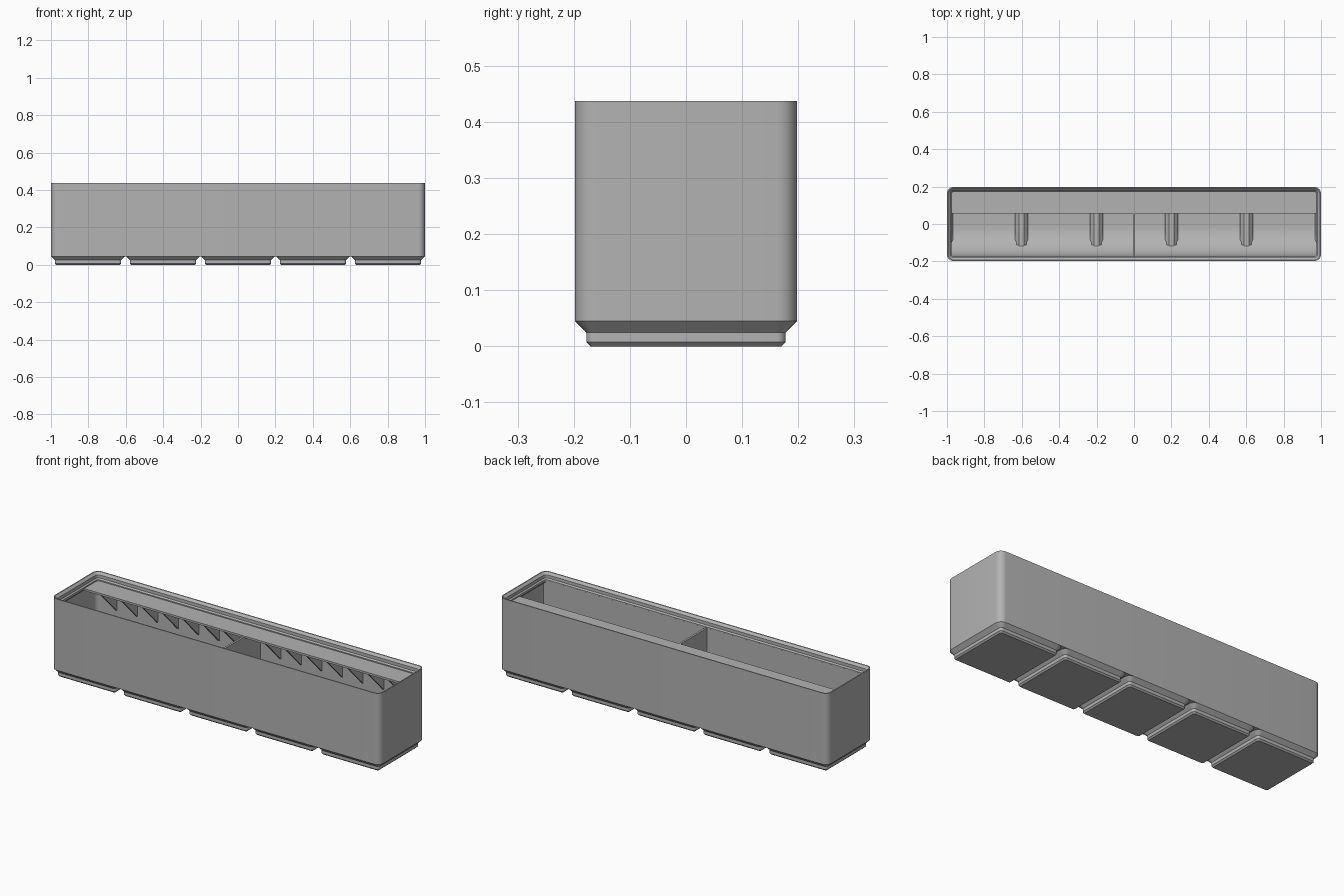
import bpy, bmesh
from math import sin, cos, acos, pi, radians

if "Cube" in bpy.data.objects:
    bpy.data.objects.remove(bpy.data.objects["Cube"])

grey = bpy.data.materials.new("plain grey")
grey.use_nodes = True
grey.diffuse_color = (0.45, 0.45, 0.45, 1)
grey.node_tree.nodes["Principled BSDF"].inputs["Base Color"].default_value = grey.diffuse_color

PITCH = 0.401
WALL_Y = 0.198
SHELF_Z = 0.395
FLOOR = 0.012


def finish(bm, name):
    bmesh.ops.recalc_face_normals(bm, faces=bm.faces)
    mesh = bpy.data.meshes.new(name)
    bm.to_mesh(mesh)
    bm.free()
    mesh.materials.append(grey)
    ob = bpy.data.objects.new(name, mesh)
    bpy.context.collection.objects.link(ob)
    return ob


def rounded_loft(name, rings, cx=0, steps=8):
    """Closed skin through rounded rectangles (half x, half y, radius, z)."""
    bm = bmesh.new()
    loops = []
    for hx, hy, r, z in rings:
        loop = []
        for q, (sx, sy) in enumerate(((1, 1), (-1, 1), (-1, -1), (1, -1))):
            for i in range(steps + 1):
                a = (q + i / steps) * pi / 2
                loop.append(bm.verts.new((cx + sx * (hx - r) + r * cos(a),
                                          sy * (hy - r) + r * sin(a), z)))
        loops.append(loop)
    n = len(loops[0])
    for low, high in zip(loops, loops[1:]):
        for i in range(n):
            j = (i + 1) % n
            bm.faces.new((low[i], low[j], high[j], high[i]))
    bm.faces.new(loops[0])
    bm.faces.new(loops[-1])
    return finish(bm, name)


def slab(name, profile, cx, half):
    """Side profile (y, z) extruded along x."""
    bm = bmesh.new()
    face = bm.faces.new([bm.verts.new((cx - half, y, z)) for y, z in profile])
    out = bmesh.ops.extrude_face_region(bm, geom=[face])
    moved = [v for v in out["geom"] if isinstance(v, bmesh.types.BMVert)]
    bmesh.ops.translate(bm, verts=moved, vec=(2 * half, 0, 0))
    return finish(bm, name)


def square(half, r, z):
    return (half, half, r, z)


# Outer box, stacking lip and main cavity: (inset from outside, height)
outline = [(0, 0.0453), (0, 0.437), (0.006, 0.437), (0.0181, 0.4249), (0.0181, 0.4077),
           (0.0248, 0.401), (0.0248, 0.3895), (0.009, 0.374), (0.009, 0.051)]
box = rounded_loft("box_shell", [(1 - d, WALL_Y - d, 0.0358 - d, z) for d, z in outline])

# Feet with hollow insides, opening through the box floor
centres = [i * PITCH for i in range(-2, 3)]
for cx in centres:
    rounded_loft("foot", [
        square(0.1698, 0.0076, 0), square(0.1775, 0.0153, 0.0076),
        square(0.1775, 0.0153, 0.0248), square(WALL_Y, 0.0358, 0.0453),
        square(0.1823, 0.022, 0.0453), square(0.167, 0.008, 0.03),
        square(0.167, 0.008, FLOOR)], cx)
    cutter = rounded_loft("floor_cutter", [
        square(0.167, 0.008, 0.03), square(0.188, 0.027, 0.051),
        square(0.188, 0.027, 0.06)], cx)
    cutter.hide_render = True
    mod = box.modifiers.new("floor_opening", 'BOOLEAN')
    mod.operation = 'DIFFERENCE'
    mod.solver = 'EXACT'
    mod.object = cutter
    bpy.context.view_layer.objects.active = box
    bpy.ops.object.modifier_apply(modifier=mod.name)
    bpy.data.objects.remove(cutter)

# Curved scoop along the front, dipping into each foot
R = 0.16
SCOOP_Y = -0.173
split = acos(1 - (0.047 - FLOOR) / R)


def arc(start, end, count):
    angles = [start + (end - start) * i / count for i in range(count + 1)]
    return [(SCOOP_Y + R - R * sin(t), FLOOR + R - R * cos(t)) for t in angles]


slab("scoop", arc(split, pi / 2, 16) +
     [(SCOOP_Y, SHELF_Z), (-0.183, SHELF_Z), (-0.183, 0.047)], 0, 0.99)
for cx in centres:
    slab("foot_scoop", arc(0, split, 10) + [(-0.172, 0.047), (-0.172, FLOOR)], cx, 0.174)

# Divider, label shelf and the gussets under it
slab("divider", [(-0.17, 0.01), (0.17, 0.01), (0.186, 0.05), (0.186, SHELF_Z),
                 (-0.186, SHELF_Z), (-0.186, 0.05)], 0, 0.0055)
slab("label_shelf", [(0.055, SHELF_Z), (0.055, 0.384), (0.183, 0.384), (0.183, SHELF_Z)], 0, 0.99)
for side in (-1, 1):
    for k in range(1, 8):
        slab("shelf_gusset", [(0.057, 0.386), (0.19, 0.386), (0.19, 0.25)],
             side * k * 0.125, 0.005)

# Smooth rounded corners, sharp edges kept
bpy.ops.object.select_all(action='DESELECT')
for ob in bpy.context.collection.objects:
    if ob.type == 'MESH':
        ob.select_set(True)
bpy.context.view_layer.objects.active = box
bpy.ops.object.shade_smooth_by_angle(angle=radians(30))
